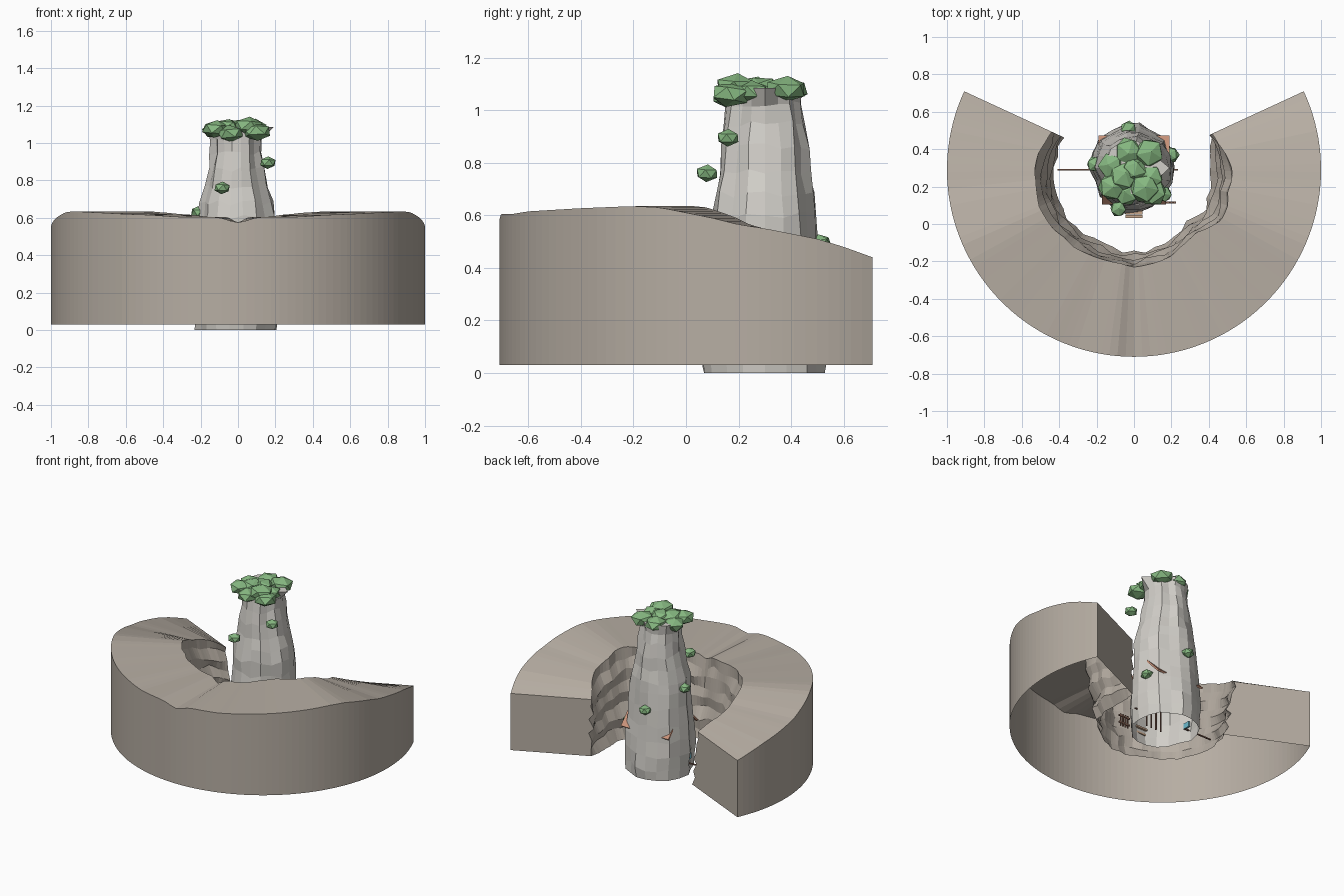
import bpy, bmesh, math, random
from mathutils import Matrix

if "Cube" in bpy.data.objects:
    bpy.data.objects.remove(bpy.data.objects["Cube"])

random.seed(4)
CY = 0.29  # shared centre line of cliff ring and pillar


def mat(name, col):
    m = bpy.data.materials.new(name)
    m.diffuse_color = (*col, 1)
    m.use_nodes = True
    m.node_tree.nodes["Principled BSDF"].inputs["Base Color"].default_value = m.diffuse_color
    return m


STONE = mat("warm_stone", (0.47, 0.42, 0.365))
PALE = mat("pale_stone", (0.64, 0.62, 0.58))
GREEN = mat("leaf", (0.24, 0.48, 0.22))
CLAY = mat("clay_roof", (0.60, 0.30, 0.20))
RED = mat("red_trim", (0.45, 0.12, 0.10))
WOOD = mat("wood", (0.25, 0.13, 0.09))
TAN = mat("tan_wood", (0.60, 0.40, 0.27))
BLUE = mat("window_blue", (0.15, 0.50, 0.62))


def finish(bm, name, m):
    me = bpy.data.meshes.new(name)
    bm.to_mesh(me)
    bm.free()
    me.materials.append(m)
    ob = bpy.data.objects.new(name, me)
    bpy.context.collection.objects.link(ob)
    return ob


def box(name, loc, size, m, rx=0.0):
    bm = bmesh.new()
    M = Matrix.Translation(loc) @ Matrix.Rotation(rx, 4, 'X') @ Matrix.Diagonal((*size, 1))
    bmesh.ops.create_cube(bm, size=1, matrix=M)
    return finish(bm, name, m)


def interp(pts, t):
    if t <= pts[0][0]:
        return pts[0][1]
    for (a, u), (b, v) in zip(pts, pts[1:]):
        if t <= b:
            return u + (v - u) * (t - a) / (b - a)
    return pts[-1][1]


# cliff ring: open-bottomed shell, smooth outside, strata inside
HEIGHT = [(-.71, .605), (-.66, .605), (-.6, .615), (-.4, .627), (-.2, .635), (-.1, .63),
          (.1, .59), (.2, .565), (.3, .55), (.5, .51), (.6, .48), (.71, .44)]
RIM = [(155, .49), (180, .54), (210, .53), (240, .52), (270, .51), (300, .49),
       (315, .47), (330, .53), (360, .52), (385, .46)]
FOOT = [(155, .42), (180, .43), (210, .45), (240, .44), (270, .45), (300, .43),
        (315, .41), (330, .44), (360, .42), (385, .46)]
N, LAYERS = 90, 8
A0, A1 = 155.2, 384.8
noise = [[random.uniform(-1, 1) for _ in range(N // 3 + 2)] for _ in range(LAYERS + 1)]


def top_z(c, s):
    """Rim height, constant along each radius, with a notch at the front."""
    notch = .03 * math.exp(-(c / .07) ** 2) if s < 0 else 0
    return interp(HEIGHT, CY + s) - notch


bm = bmesh.new()
cols = []
for i in range(N + 1):
    deg = A0 + (A1 - A0) * i / N
    c, s = math.cos(math.radians(deg)), math.sin(math.radians(deg))

    def at(r, z):
        return bm.verts.new((r * c, CY + r * s, z))

    def wobble(k):
        j = i // 3
        return noise[k][j] + (noise[k][j + 1] - noise[k][j]) * (i % 3) / 3

    rim = interp(RIM, deg) + .012 * wobble(0)
    foot = interp(FOOT, deg)
    zt = top_z(c, s)
    col = [at(1, .03), at(1, zt), at(rim, zt)]
    for k in range(1, LAYERS + 1):
        f = k / LAYERS
        r = rim + (foot - rim) * f + .014 * wobble(k) + (.009 if k % 2 else -.009)
        z = .03 if k == LAYERS else zt + (.03 - zt) * f + .015 * wobble(k)
        col.append(at(r, z))
    cols.append(col)
for a, b in zip(cols, cols[1:]):
    for k in range(len(a) - 1):
        bm.faces.new((a[k], a[k + 1], b[k + 1], b[k]))
bm.faces.new(cols[0])
bm.faces.new(cols[-1][::-1])
bmesh.ops.recalc_face_normals(bm, faces=bm.faces)
finish(bm, "cliff_ring", STONE)

# central rock pillar: z, x radius, y radius
PROFILE = [(0, .207, .232), (.07, .215, .237), (.17, .22, .23), (.27, .215, .22),
           (.38, .205, .21), (.5, .2, .2), (.6, .2, .195), (.68, .188, .187),
           (.77, .162, .172), (.86, .14, .166), (.95, .128, .15), (1.02, .128, .14),
           (1.085, .138, .143)]
SIDES = 18
bm = bmesh.new()
rows = []
ridge = [random.uniform(-.012, .012) for _ in range(SIDES)]
for z, rx, ry in PROFILE:
    row = []
    for i in range(SIDES):
        a = math.tau * i / SIDES
        d = ridge[i] + random.uniform(-.007, .007)
        if z > 1.05 and i == 0:
            d = .06  # flared lip
        zz = z + (random.uniform(-.015, .015) if 0 < z < 1.05 else 0)
        row.append(bm.verts.new(((rx + d) * math.cos(a) - .008,
                                 CY + .01 + (ry + d) * math.sin(a), zz)))
    rows.append(row)
for a, b in zip(rows, rows[1:]):
    for i in range(SIDES):
        j = (i + 1) % SIDES
        bm.faces.new((a[i], a[j], b[j], b[i]))
bm.faces.new(rows[-1])
finish(bm, "rock_pillar", PALE)

# leaf clumps: crown and side tufts
CROWN = [(-.12, .2, 1.075), (.055, .19, 1.09), (-.04, .17, 1.05), (.09, .25, 1.07),
         (.0, .29, 1.085), (-.12, .31, 1.065), (.08, .38, 1.08), (-.03, .39, 1.075),
         (.1, .17, 1.06), (-.06, .25, 1.08)]
TUFTS = [(.16, .16, .895), (-.085, .08, .76), (-.21, .32, .63), (-.03, .51, .495),
         (.2, .37, .31)]


def clump(name, loc, r, flat):
    bm = bmesh.new()
    M = (Matrix.Translation(loc) @ Matrix.Diagonal((1, 1, flat, 1))
         @ Matrix.Rotation(random.uniform(0, 6), 4, 'Z') @ Matrix.Rotation(random.uniform(0, .5), 4, 'X'))
    bmesh.ops.create_icosphere(bm, subdivisions=1, radius=r, matrix=M)
    finish(bm, name, GREEN)


for p in CROWN:
    clump("crown_leaves", p, random.uniform(.07, .083), .62)
for p in TUFTS:
    clump("side_leaves", p, .045, .75)

# small house tucked in the pillar: roof panels poking out at the corners
slope = math.atan2(.19, .18)
box("roof_panel_back", (0, CY + .09, .4), (.38, .262, .012), CLAY, -slope)
box("roof_panel_front", (0, CY - .09, .4), (.34, .262, .012), CLAY, slope)

# house windows with red trim, and posts inside
for x in (-.215, .2):
    box("side_window", (x, .28, .12), (.012, .05, .04), BLUE)
for i in range(4):
    box("house_post", (-.06 + .04 * i, .2, .14), (.008, .008, .18), WOOD)
box("house_beam", (0, .2, .235), (.3, .02, .02), RED)

# axle pole stubs on either side
box("axle_pole_left", (-.3, CY, .08), (.22, .008, .008), WOOD)
box("axle_pole_right", (.21, CY, .08), (.05, .008, .008), WOOD)

# fence beside the house
for i in range(4):
    box("fence_post", (.15 + .02 * i, .115, .08), (.008, .008, .09), WOOD)
for z in (.06, .11):
    box("fence_rail", (.18, .115, z), (.09, .01, .01), WOOD)

# front steps
for i in range(3):
    box("front_step", (0, .04 + .018 * i, .05 + .03 * i), (.09, .016, .012), TAN)
